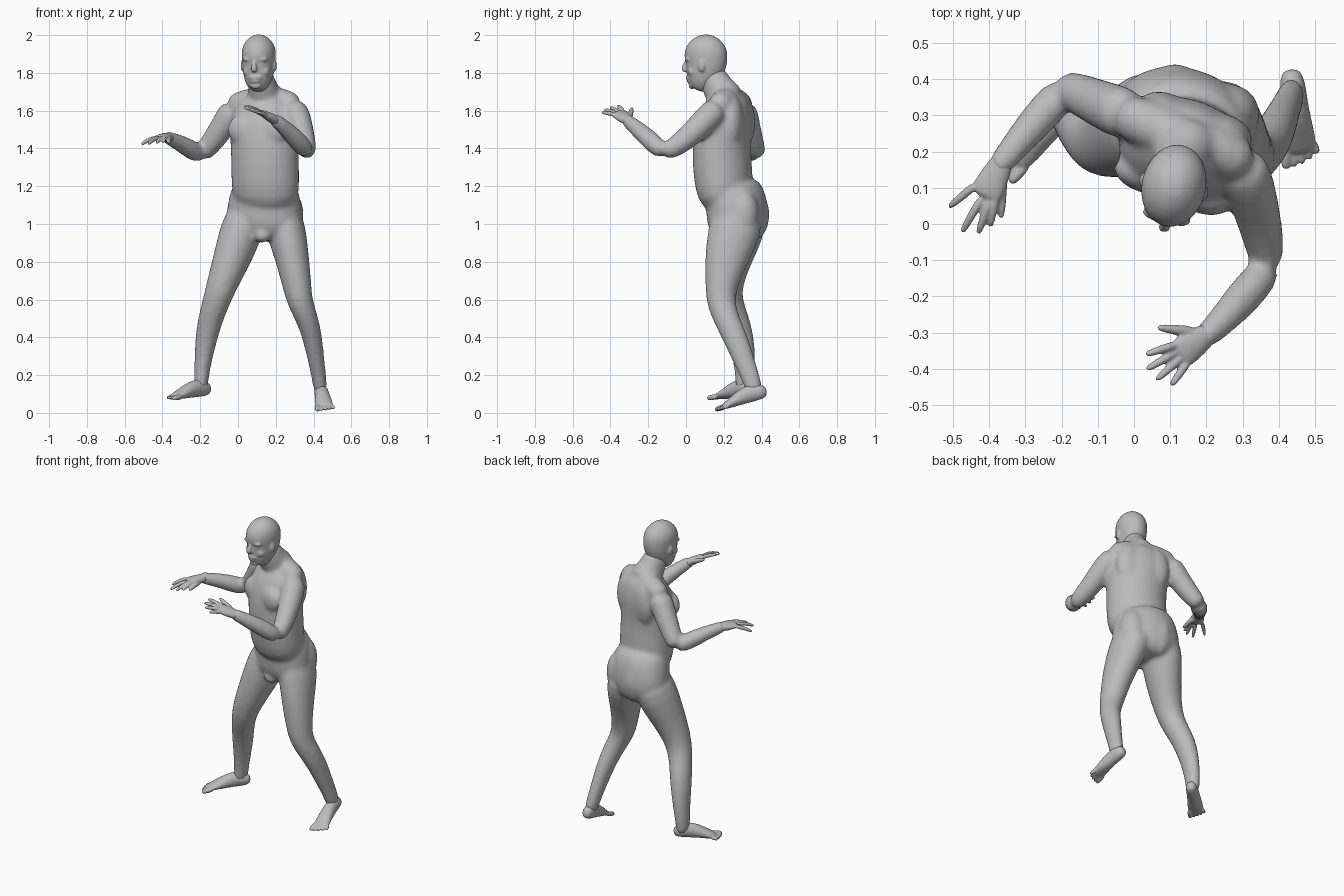
import bpy
import bmesh
import math
from mathutils import Vector, Matrix

cube = bpy.data.objects.get("Cube")
if cube:
    bpy.data.objects.remove(cube, do_unlink=True)

bm = bmesh.new()
UP = Vector((0, 0, 1))

# Single matte grey skin
grey = bpy.data.materials.new("plain grey")
grey.use_nodes = True
colour = (.5, .5, .5, 1)
grey.diffuse_color = colour
shader = next(n for n in grey.node_tree.nodes if n.type == "BSDF_PRINCIPLED")
shader.inputs["Base Color"].default_value = colour


def tube(path, side=(1, 0, 0), sides=16):
    """Closed elliptical tube; each path entry is (centre, half width, half depth)."""
    centres = [Vector(entry[0]) for entry in path]
    last = len(path) - 1
    rings = []
    for i, (_, width, depth) in enumerate(path):
        tangent = (centres[min(i + 1, last)] - centres[max(i - 1, 0)]).normalized()
        u = Vector(side)
        u = (u - tangent * u.dot(tangent)).normalized()
        v = tangent.cross(u)
        ring = []
        for k in range(sides):
            angle = math.tau * k / sides
            offset = u * width * math.cos(angle) + v * depth * math.sin(angle)
            ring.append(bm.verts.new(centres[i] + offset))
        rings.append(ring)
    for low, high in zip(rings, rings[1:]):
        for k in range(sides):
            n = (k + 1) % sides
            bm.faces.new((low[k], low[n], high[n], high[k]))
    bm.faces.new(rings[0])
    bm.faces.new(rings[-1])


def round_tube(path, side=(1, 0, 0), sides=16):
    """Tube with circular sections; entries are (centre, radius)."""
    tube([(centre, radius, radius) for centre, radius in path], side, sides)


def blob(centre, size, yaw):
    """Ellipsoid muscle or feature turned about the vertical."""
    matrix = (Matrix.Translation(centre) @ Matrix.Rotation(-yaw, 4, "Z")
              @ Matrix.Diagonal((*size, 1)))
    bmesh.ops.create_uvsphere(bm, u_segments=16, v_segments=10, radius=1, matrix=matrix)


def finish(name, voxel, passes):
    """Fuse everything built so far into one smooth skin object."""
    bmesh.ops.recalc_face_normals(bm, faces=bm.faces[:])
    mesh = bpy.data.meshes.new(name)
    bm.to_mesh(mesh)
    bm.clear()
    mesh.materials.append(grey)
    obj = bpy.data.objects.new(name, mesh)
    bpy.context.collection.objects.link(obj)
    rounding = obj.modifiers.new("rounding", "SUBSURF")
    rounding.levels = rounding.render_levels = 1
    fuse = obj.modifiers.new("fuse", "REMESH")
    fuse.mode = "VOXEL"
    fuse.voxel_size = voxel
    fuse.use_smooth_shade = True
    relax = obj.modifiers.new("relax", "SMOOTH")
    relax.factor, relax.iterations = .5, passes


# Torso and pelvis share one turned frame
BODY_YAW = math.radians(20)
ACROSS = Vector((math.cos(BODY_YAW), -math.sin(BODY_YAW), 0))
BACK = Vector((math.sin(BODY_YAW), math.cos(BODY_YAW), 0))


def trunk(side, back, z):
    return Vector((.14, .2, z)) + ACROSS * side + BACK * back


tube([
    ((.145, .225, 1.09), .15, .11),
    ((.145, .207, 1.15), .184, .143),
    ((.145, .197, 1.25), .184, .155),
    ((.142, .187, 1.38), .184, .153),
    ((.14, .195, 1.5), .19, .15),
    ((.14, .215, 1.58), .185, .138),
    ((.14, .23, 1.65), .15, .107),
    ((.14, .23, 1.7), .085, .075),
], ACROSS, 24)
tube([
    ((.145, .238, 1.23), .17, .132),
    ((.143, .258, 1.15), .192, .156),
    ((.141, .27, 1.09), .202, .16),
    ((.138, .275, 1.02), .21, .16),
    ((.133, .267, .95), .19, .14),
    ((.13, .265, .91), .1, .085),
], ACROSS, 24)

# Shoulder girdle and neck
round_tube([
    ((-.05, .31, 1.615), .066),
    ((.04, .275, 1.647), .068),
    ((.14, .235, 1.665), .07),
    ((.24, .2, 1.655), .068),
    ((.32, .16, 1.615), .066),
], UP)
tube([
    ((.15, .235, 1.63), .11, .1),
    ((.14, .195, 1.69), .09, .097),
    ((.125, .155, 1.74), .072, .082),
    ((.115, .135, 1.82), .069, .075),
], ACROSS)

# Mirrored trunk muscles: chest, shoulder blades, buttocks
for sign in (-1, 1):
    blob(trunk(sign * .085, -.103, 1.5), (.088, .047, .08), BODY_YAW)
    blob(trunk(sign * .085, .085, 1.54), (.085, .055, .14), BODY_YAW)
    blob(trunk(sign * .08, .138, 1.05), (.088, .088, .14), BODY_YAW)
blob(trunk(0, -.035, .94), (.05, .045, .04), BODY_YAW)

# Left arm
round_tube([
    ((.285, .175, 1.62), .07), ((.312, .13, 1.58), .075),
    ((.338, .04, 1.485), .066), ((.36, -.05, 1.41), .058),
    ((.37, -.128, 1.37), .044),
])
round_tube([
    ((.378, -.112, 1.37), .044), ((.325, -.175, 1.43), .055),
    ((.263, -.247, 1.495), .046), ((.204, -.306, 1.545), .037),
    ((.178, -.325, 1.56), .032),
])

# Right arm
round_tube([
    ((-.02, .3, 1.62), .07), ((-.038, .31, 1.58), .075),
    ((-.107, .338, 1.475), .065), ((-.168, .367, 1.395), .057),
    ((-.2, .38, 1.36), .044),
])
round_tube([
    ((-.187, .382, 1.36), .044), ((-.237, .32, 1.387), .055),
    ((-.3, .25, 1.425), .046), ((-.365, .17, 1.455), .037),
    ((-.387, .143, 1.464), .032),
])

# Left leg
tube([
    ((.228, .28, 1.08), .105, .14), ((.258, .255, .95), .108, .145),
    ((.291, .207, .8), .089, .114), ((.313, .187, .67), .079, .088),
    ((.329, .183, .58), .068, .078), ((.37, .217, .49), .06, .069),
    ((.396, .264, .39), .053, .067), ((.417, .314, .26), .043, .056),
    ((.433, .352, .16), .039, .049), ((.438, .365, .1), .036, .046),
])

# Right leg
tube([
    ((.05, .3, 1.08), .105, .14), ((.015, .275, .95), .119, .142),
    ((-.038, .233, .8), .1, .11), ((-.085, .215, .68), .084, .09),
    ((-.115, .222, .59), .074, .078), ((-.148, .264, .49), .067, .074),
    ((-.169, .293, .39), .06, .072), ((-.186, .31, .27), .046, .06),
    ((-.196, .312, .17), .039, .052), ((-.196, .31, .11), .037, .048),
])
finish("body", .011, 12)

# Head
HEAD_YAW = math.radians(13)
FACE = Vector((-math.sin(HEAD_YAW), -math.cos(HEAD_YAW), 0))
EARWARD = Vector((math.cos(HEAD_YAW), -math.sin(HEAD_YAW), 0))


def head(side, forward, z):
    return Vector((.11, .105, z)) + EARWARD * side + FACE * forward


skull = [
    (1.708, .048, .032, .035), (1.73, .037, .058, .062), (1.77, .022, .075, .086),
    (1.81, .008, .083, .103), (1.845, -.004, .087, .112), (1.89, 0, .091, .119),
    (1.93, 0, .089, .112), (1.965, 0, .073, .09), (1.992, 0, .045, .054),
    (2.004, 0, .016, .018),
]
tube([(head(0, forward, z), width, depth) for z, forward, width, depth in skull],
     EARWARD, 20)

# Nose, mouth and chin
tube([
    (head(0, .1, 1.872), .009, .01),
    (head(0, .113, 1.842), .012, .013),
    (head(0, .122, 1.82), .019, .016),
    (head(0, .108, 1.802), .017, .011),
], EARWARD, 12)
blob(head(0, .083, 1.776), (.04, .025, .018), HEAD_YAW)
blob(head(0, .08, 1.757), (.034, .024, .014), HEAD_YAW)
blob(head(0, .075, 1.732), (.03, .018, .018), HEAD_YAW)

# Mirrored brows, eyes, cheeks and ears
for sign in (-1, 1):
    blob(head(sign * .034, .088, 1.872), (.036, .018, .012), HEAD_YAW)
    blob(head(sign * .034, .082, 1.848), (.017, .014, .01), HEAD_YAW)
    blob(head(sign * .04, .06, 1.808), (.034, .03, .03), HEAD_YAW)
    blob(head(sign * .087, .002, 1.838), (.011, .02, .033), HEAD_YAW)
finish("head", .006, 6)


def foot(name, heel, toe, inner):
    """Foot along the sole line; inner is the sideways sign of the big toe."""
    heel, along = Vector(heel), Vector(toe) - Vector(heel)
    side = UP.cross(along).normalized()
    normal = along.cross(side).normalized()
    sections = [(0, .037, .018, .022), (.07, .038, .033, .036), (.2, .048, .037, .048),
                (.4, .047, .038, .047), (.6, .034, .045, .034),
                (.75, .023, .049, .023), (.88, .016, .045, .014)]
    tube([(heel + along * t + normal * h, w, d) for t, h, w, d in sections], side)
    for i in range(5):
        shift = side * inner * (.038 - .02 * i)
        radius = .016 if i == 0 else .0115
        root = heel + along * .76 + shift * .9 + normal * .017
        tip = heel + along * (1.03 - .008 * i * i) + shift * 1.15 + normal * .011
        round_tube([(root, radius), (root.lerp(tip, .6), radius), (tip, radius * .8)],
                   side, 12)
    finish(name, .005, 3)


foot("left_foot", (.432, .437, .08), (.462, .165, .006), -1)
foot("right_foot", (-.148, .347, .09), (-.366, .15, .066), 1)


def hand(name, wrist, thumb, fingers, arch):
    """Palm plus fingers spreading from the wrist to the given tips."""
    wrist, thumb = Vector(wrist), Vector(thumb)
    tips = [Vector(tip) for tip in fingers]
    side = tips[-1] - tips[0]
    centre = sum(tips, Vector()) / len(tips)
    lift = UP * arch
    tube([(wrist.lerp(centre, -.1), .031, .028),
          (wrist.lerp(centre, .2) + lift * .4, .04, .026),
          (wrist.lerp(centre, .42) + lift * .9, .047, .02),
          (wrist.lerp(centre, .56) + lift, .042, .014)], side)
    for tip in tips:
        knuckle = wrist.lerp(tip, .46) + lift
        joint = wrist.lerp(tip, .77) + lift * .9
        round_tube([(knuckle, .014), (joint, .0115), (tip, .0095)], UP, 12)
    base = wrist.lerp(thumb, .2)
    round_tube([(base, .02), (base.lerp(thumb, .55) + lift * .3, .014), (thumb, .01)],
               UP, 12)
    finish(name, .005, 2)


# Hands, fingers listed from index to little
hand("left_hand", (.203, -.304, 1.545), (.06, -.285, 1.615),
     [(.028, -.362, 1.627), (.03, -.404, 1.617), (.058, -.434, 1.605),
      (.1, -.45, 1.59)], .01)
hand("right_hand", (-.365, .17, 1.455), (-.367, .01, 1.43),
     [(-.398, -.012, 1.43), (-.432, -.032, 1.425), (-.478, -.028, 1.42),
      (-.515, .043, 1.418)], .02)
bm.free()
